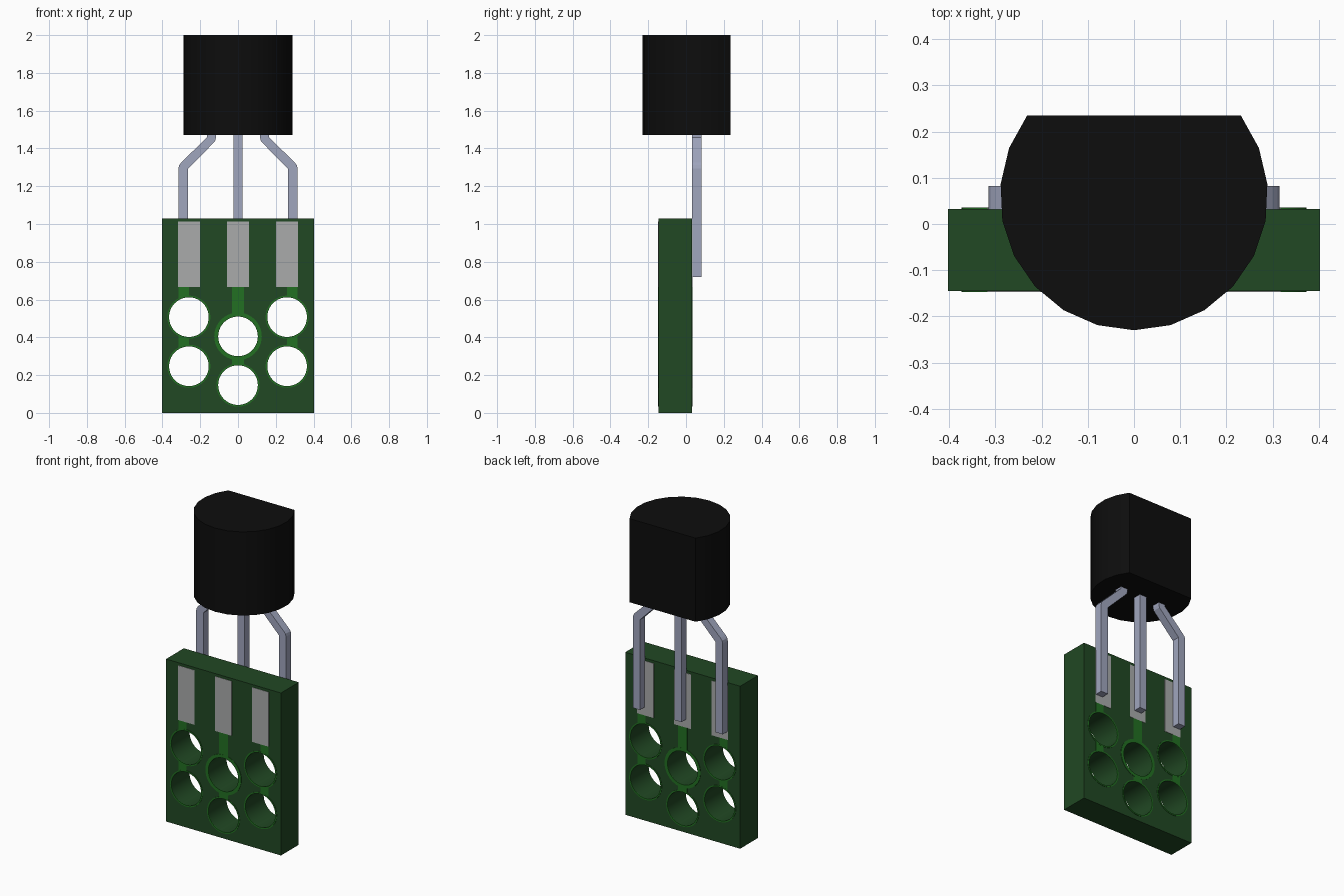
import bpy, bmesh, math
from mathutils import Matrix, Vector

if "Cube" in bpy.data.objects:
    bpy.data.objects.remove(bpy.data.objects["Cube"])


def material(name, rgb):
    m = bpy.data.materials.new(name)
    m.use_nodes = True
    m.diffuse_color = (*rgb, 1)
    bsdf = m.node_tree.nodes["Principled BSDF"]
    bsdf.inputs["Base Color"].default_value = (*rgb, 1)
    bsdf.inputs["Roughness"].default_value = 0.6
    return m


BLACK = material("black plastic", (0.004, 0.004, 0.004))
BOARD = material("board green", (0.015, 0.065, 0.017))
TRACE = material("trace green", (0.016, 0.16, 0.016))
PAD = material("pad grey", (0.40, 0.41, 0.41))
METAL = material("lead metal", (0.352, 0.381, 0.515))

FRONT, BACK, WIDTH, HEIGHT = -0.145, 0.033, 0.403, 1.03
HOLE = 0.105
THIN = 0.002


def finish(bm, name, mat):
    bmesh.ops.recalc_face_normals(bm, faces=bm.faces)
    mesh = bpy.data.meshes.new(name)
    bm.to_mesh(mesh)
    bm.free()
    ob = bpy.data.objects.new(name, mesh)
    bpy.context.collection.objects.link(ob)
    if mat:
        mesh.materials.append(mat)
    return ob


def select(ob):
    bpy.ops.object.select_all(action="DESELECT")
    ob.select_set(True)
    bpy.context.view_layer.objects.active = ob


def smooth(ob):
    select(ob)
    bpy.ops.object.shade_smooth_by_angle(angle=math.radians(30))


def box(name, x0, x1, y0, y1, z0, z1, mat):
    bm = bmesh.new()
    bmesh.ops.create_cube(bm, size=1)
    for v in bm.verts:
        v.co = Vector((x0 + (v.co.x + 0.5) * (x1 - x0),
                       y0 + (v.co.y + 0.5) * (y1 - y0),
                       z0 + (v.co.z + 0.5) * (z1 - z0)))
    return finish(bm, name, mat)


def prism(name, points, offset, mat):
    """Extrude a flat outline along an offset."""
    bm = bmesh.new()
    face = bm.faces.new([bm.verts.new(p) for p in points])
    new = bmesh.ops.extrude_face_region(bm, geom=[face])["geom"]
    moved = [v for v in new if isinstance(v, bmesh.types.BMVert)]
    bmesh.ops.translate(bm, verts=moved, vec=offset)
    return finish(bm, name, mat)


def add_cylinder(bm, x, z, radius, y0, y1):
    place = Matrix.Translation((x, (y0 + y1) / 2, z)) @ Matrix.Rotation(math.pi / 2, 4, "X")
    bmesh.ops.create_cone(bm, cap_ends=True, segments=40, radius1=radius,
                          radius2=radius, depth=y1 - y0, matrix=place)


# Hole positions: x, z and radius of the ring around each
holes = [(s * 0.26, z, 0.114) for s in (-1, 1) for z in (0.507, 0.247)]
holes += [(0, 0.405, 0.126), (0, 0.147, 0.114)]

bm = bmesh.new()
for x, z, ring in holes:
    add_cylinder(bm, x, z, HOLE, FRONT - 0.2, BACK + 0.2)
cutter = finish(bm, "hole_cutter", None)
cutter.hide_render = True


def drill(ob):
    mod = ob.modifiers.new("holes", "BOOLEAN")
    mod.operation = "DIFFERENCE"
    mod.solver = "EXACT"
    mod.object = cutter
    select(ob)
    bpy.ops.object.modifier_apply(modifier=mod.name)
    smooth(ob)


# Circuit board
drill(box("circuit_board", -WIDTH, WIDTH, FRONT, BACK, 0, HEIGHT, BOARD))

# Pads, traces and rings on both faces
for side, y0, y1 in (("front", FRONT - THIN, FRONT + THIN),
                     ("back", BACK - THIN, BACK + THIN)):
    for label, c in (("right", -0.26), ("middle", 0), ("left", 0.26)):
        box(f"{side}_{label}_pad", c - 0.058, c + 0.058, y0, y1, 0.667, 1.013, PAD)
        if c:
            x0, x1 = sorted((c, c * 1.215))
            bottom = 0.25
        else:
            x0, x1 = -0.032, 0.032
            bottom = 0.15
        drill(box(f"{side}_{label}_trace", x0, x1, y0, y1, bottom, 0.667, TRACE))
    bm = bmesh.new()
    for x, z, ring in holes:
        add_cylinder(bm, x, z, ring, y0 - THIN / 4, y1 + THIN / 4)
    drill(finish(bm, f"{side}_hole_rings", TRACE))

bpy.data.objects.remove(cutter)

# Rounded body with a flat back
radius, centre, steps = 0.29, 0.06, 16
start = math.radians(37)
sweep = math.pi + 2 * start
outline = []
for i in range(steps + 1):
    a = start - sweep * i / steps
    outline.append((radius * math.cos(a), centre + radius * math.sin(a), 1.47))
smooth(prism("body", outline, (0, 0, 0.53), BLACK))

# Leads: a straight middle one and two bent outer ones
LEAD_FRONT, LEAD_DEPTH = 0.031, 0.051
box("middle_lead", -0.025, 0.025, LEAD_FRONT, LEAD_FRONT + LEAD_DEPTH, 0.72, 1.5, METAL)
bent = [(0.265, 0.72), (0.315, 0.72), (0.315, 1.295), (0.311, 1.312), (0.3, 1.326),
        (0.165, 1.458), (0.165, 1.5), (0.117, 1.5), (0.117, 1.455), (0.122, 1.437),
        (0.265, 1.292)]
for label, s in (("left", 1), ("right", -1)):
    prism(f"{label}_lead", [(s * x, LEAD_FRONT, z) for x, z in bent],
          (0, LEAD_DEPTH, 0), METAL)
